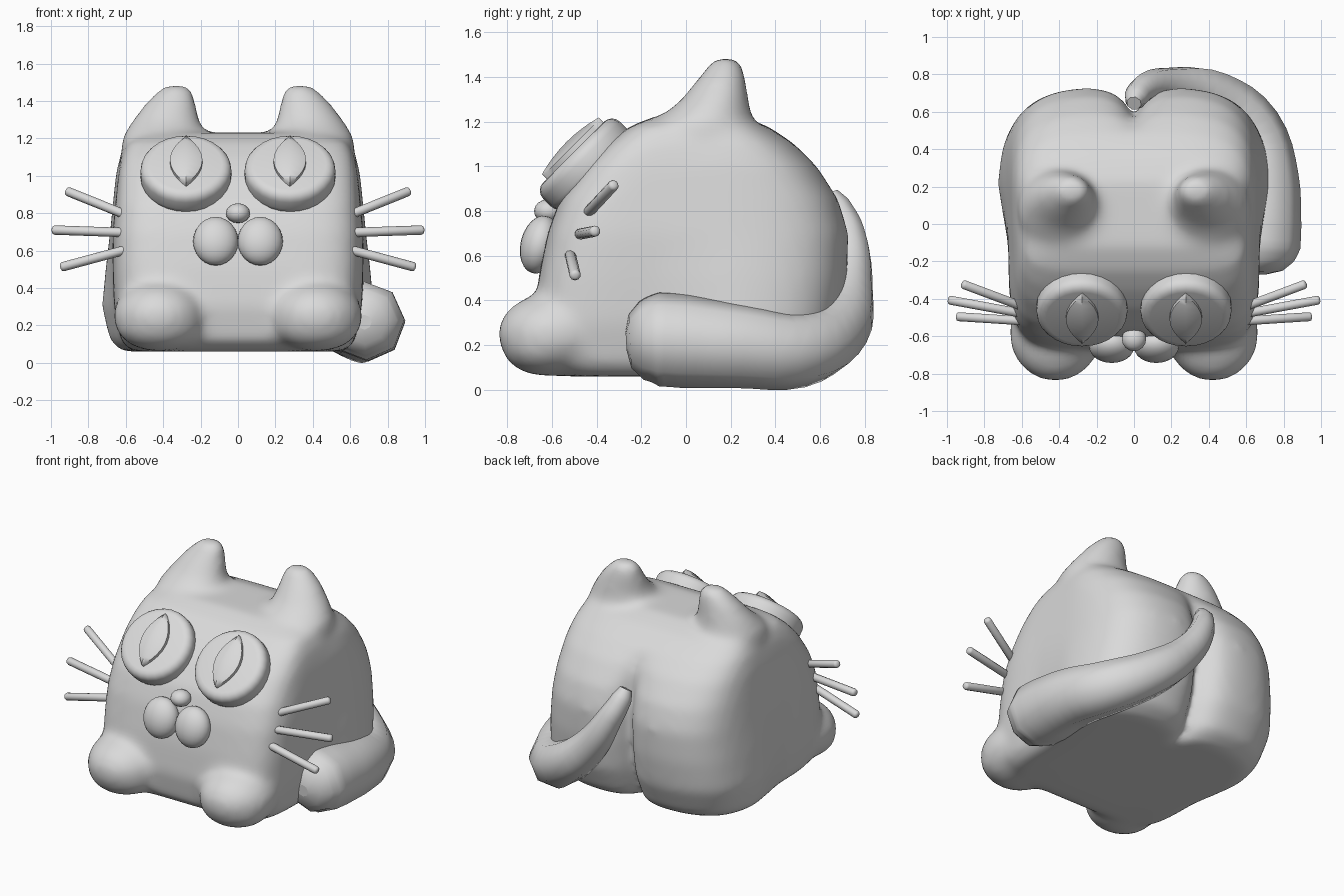
import bpy, bmesh, math
from mathutils import Vector, Matrix

cube = bpy.data.objects.get("Cube")
if cube:
    bpy.data.objects.remove(cube, do_unlink=True)

grey = bpy.data.materials.new("plain grey")
grey.use_nodes = True
grey.diffuse_color = (0.7, 0.7, 0.7, 1)
grey.node_tree.nodes["Principled BSDF"].inputs["Base Color"].default_value = (0.7, 0.7, 0.7, 1)


def select(obj):
    bpy.ops.object.select_all(action="DESELECT")
    obj.select_set(True)
    bpy.context.view_layer.objects.active = obj


def finish(name, bm, angle=None):
    """Turn a bmesh into a shaded object."""
    bmesh.ops.recalc_face_normals(bm, faces=bm.faces)
    mesh = bpy.data.meshes.new(name)
    bm.to_mesh(mesh)
    bm.free()
    mesh.materials.append(grey)
    obj = bpy.data.objects.new(name, mesh)
    bpy.context.collection.objects.link(obj)
    select(obj)
    if angle is None:
        bpy.ops.object.shade_smooth()
    else:
        bpy.ops.object.shade_smooth_by_angle(angle=math.radians(angle))
    return obj


def loft(bm, rings):
    """Skin a stack of equal rings and cap both ends."""
    loops = [[bm.verts.new(p) for p in ring] for ring in rings]
    for a, b in zip(loops, loops[1:]):
        for i in range(len(a)):
            j = (i + 1) % len(a)
            bm.faces.new((a[i], a[j], b[j], b[i]))
    bm.faces.new(loops[0][::-1])
    bm.faces.new(loops[-1])


def ball(bm, centre, radii, tilt=0, segments=24):
    matrix = (Matrix.Translation(centre) @ Matrix.Rotation(tilt, 4, "X")
              @ Matrix.Diagonal((*radii, 1)))
    bmesh.ops.create_uvsphere(bm, u_segments=segments, v_segments=segments // 2,
                              radius=1, matrix=matrix)


def round_caps(bm, offset, segments):
    """Bevel the rims of a cylinder."""
    rims = [e for e in bm.edges if any(len(f.verts) > 4 for f in e.link_faces)]
    bmesh.ops.bevel(bm, geom=rims, offset=offset, segments=segments, profile=0.5,
                    affect="EDGES")


def clamp(v):
    return max(0, min(1, v))


def body_ring(z, width, front, back, count=96):
    """Squarish ring, with a cleft in the rump and a narrower front."""
    middle, half = (front + back) / 2, (back - front) / 2
    narrow = 0.09 - 0.07 * clamp((z - 0.3) / 0.4)
    ring = []
    for i in range(count):
        a = math.tau * i / count
        c, s = math.cos(a), math.sin(a)
        n = 6 if s < 0 else 3.7
        r = (abs(c) ** n + abs(s) ** n) ** (-1 / n)
        x, y = width * r * c, middle + half * r * s
        if s > 0:
            y -= 0.17 * math.exp(-abs(x) / 0.07) * clamp((1.1 - z) / 0.3) * clamp(s * 2 - 1)
        x *= 1 - narrow * clamp((0.2 - y) / 0.35)
        ring.append((x, y, z))
    return ring


# Body with haunches: height, half width, front, back
bm = bmesh.new()
body_rows = [
    (0.06, 0.63, -0.57, 0.52), (0.12, 0.69, -0.65, 0.62), (0.3, 0.73, -0.68, 0.7),
    (0.5, 0.71, -0.66, 0.73), (0.7, 0.685, -0.62, 0.735), (0.85, 0.67, -0.565, 0.69),
    (1.0, 0.655, -0.455, 0.59), (1.1, 0.635, -0.355, 0.485), (1.18, 0.60, -0.25, 0.365),
    (1.23, 0.48, -0.12, 0.23)]
loft(bm, [body_ring(*row) for row in body_rows])

# Ears and front paws, blended into the body: height, x, y, half width, half depth
ear_rows = [
    (1.0, 0.40, 0.07, 0.22, 0.27), (1.2, 0.395, 0.08, 0.23, 0.22),
    (1.3, 0.385, 0.13, 0.178, 0.15), (1.39, 0.36, 0.16, 0.135, 0.11),
    (1.45, 0.335, 0.175, 0.1, 0.078), (1.485, 0.33, 0.18, 0.06, 0.05)]
for side in (-1, 1):
    loft(bm, [[(side * (x + w * math.cos(math.tau * i / 24)),
                y + d * math.sin(math.tau * i / 24), z) for i in range(24)]
              for z, x, y, w, d in ear_rows])
    ball(bm, (side * 0.42, -0.58, 0.25), (0.25, 0.265, 0.19))
    ball(bm, (side * 0.42, -0.625, 0.205), (0.235, 0.205, 0.145))
body = finish("body", bm)
remesh = body.modifiers.new("blend", "REMESH")
remesh.mode = "VOXEL"
remesh.voxel_size = 0.025
remesh.use_smooth_shade = True
smooth = body.modifiers.new("soften", "SMOOTH")
smooth.factor = 0.5
smooth.iterations = 18

# Tail: x, y, z, radius along its path
tail_path = [
    (0.0, 0.645, 0.875, 0.04), (0.01, 0.675, 0.82, 0.064), (0.06, 0.725, 0.7, 0.08),
    (0.2, 0.73, 0.48, 0.11), (0.42, 0.68, 0.28, 0.145), (0.62, 0.51, 0.18, 0.17),
    (0.69, 0.25, 0.197, 0.19), (0.685, 0.0, 0.218, 0.21), (0.68, -0.12, 0.225, 0.21),
    (0.675, -0.2, 0.22, 0.175), (0.675, -0.25, 0.218, 0.12), (0.675, -0.268, 0.217, 0.04)]
curve = bpy.data.curves.new("tail", "CURVE")
curve.dimensions = "3D"
curve.bevel_depth = 1
curve.bevel_resolution = 2
curve.resolution_u = 4
curve.use_fill_caps = True
spline = curve.splines.new("BEZIER")
spline.bezier_points.add(len(tail_path) - 1)
for point, (x, y, z, r) in zip(spline.bezier_points, tail_path):
    point.co = (x, y, z)
    point.radius = r
    # Straight steps keep the blunt end tidy
    point.handle_left_type = point.handle_right_type = "VECTOR" if y < -0.15 else "AUTO"
curve.materials.append(grey)
tail = bpy.data.objects.new("tail", curve)
bpy.context.collection.objects.link(tail)
select(tail)
bpy.ops.object.convert(target="MESH")
bpy.ops.object.shade_smooth()

# Whiskers: root and tip on the left side
whisker_ends = {
    "upper": ((0.56, -0.455, 0.775), (0.92, -0.32, 0.92)),
    "middle": ((0.56, -0.485, 0.695), (0.995, -0.405, 0.71)),
    "lower": ((0.56, -0.52, 0.615), (0.95, -0.495, 0.51))}

tilt = Matrix.Rotation(math.radians(45), 4, "X")
for side, label in ((1, "left"), (-1, "right")):
    # Eye disc leaning back on the face
    bm = bmesh.new()
    bmesh.ops.create_cone(bm, cap_ends=True, segments=28, radius1=0.243, radius2=0.243,
                          depth=0.15,
                          matrix=Matrix.Translation((side * 0.278, -0.45, 1.01)) @ tilt)
    round_caps(bm, 0.05, 4)
    finish(label + "_eye", bm, 40)

    # Raised almond pupil with a soft ridge
    bm = bmesh.new()
    rings = []
    for i in range(13):
        s = math.sin(math.pi * (i / 12 - 0.5)) * 0.995
        w, v = 0.087 * (1 - s * s), 0.18 * s
        h = 0.02 + 0.025 * (1 - s * s)
        rings.append([(-w, v, -0.03), (w, v, -0.03), (w, v, 0.012), (0, v, h), (-w, v, 0.012)])
    loft(bm, rings)
    bm.transform(Matrix.Translation((side * 0.277, -0.503, 1.077)) @ tilt)
    finish(label + "_pupil", bm, 50)

    # Muzzle cheek
    bm = bmesh.new()
    ball(bm, (side * 0.119, -0.655, 0.65), (0.121, 0.085, 0.132), math.radians(-14))
    finish(label + "_muzzle", bm)

    # Round-ended whiskers
    for part, ends in whisker_ends.items():
        root, tip = (Vector((side * p[0], p[1], p[2])) for p in ends)
        along = tip - root
        bm = bmesh.new()
        bmesh.ops.create_cone(
            bm, cap_ends=True, segments=10, radius1=0.025, radius2=0.025, depth=along.length,
            matrix=Matrix.Translation((root + tip) / 2)
            @ along.to_track_quat("Z", "Y").to_matrix().to_4x4())
        round_caps(bm, 0.015, 2)
        finish(label + "_" + part + "_whisker", bm, 50)

# Nose
bm = bmesh.new()
ball(bm, (0, -0.615, 0.8), (0.065, 0.065, 0.053), segments=16)
finish("nose", bm)
